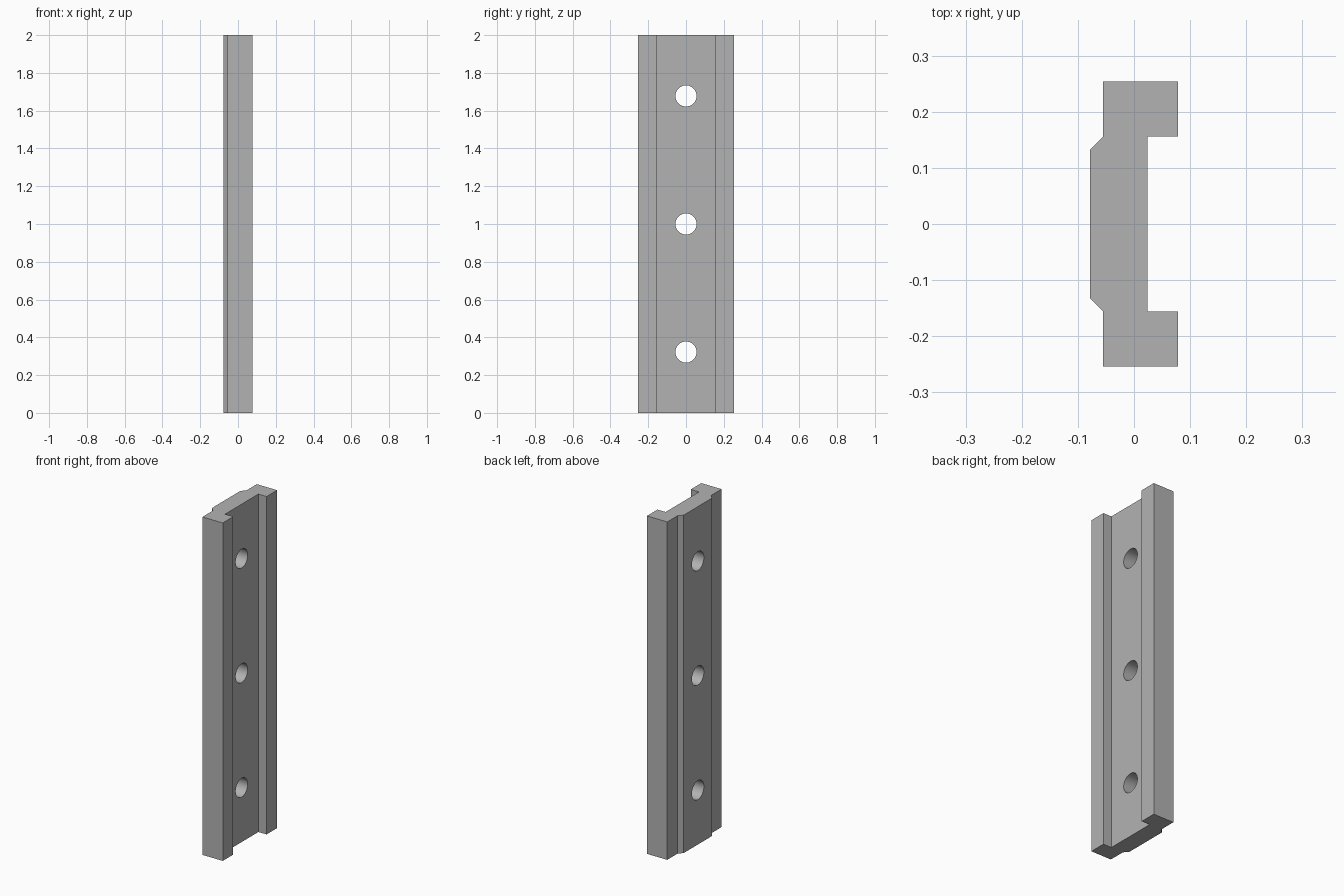
import bpy
import bmesh

cube = bpy.data.objects.get("Cube")
if cube:
    bpy.data.objects.remove(cube, do_unlink=True)

HEIGHT = 2.0

# Plain grey material
grey = bpy.data.materials.new("plain_grey")
grey.use_nodes = True
colour = (0.45, 0.45, 0.45, 1)
grey.diffuse_color = colour
grey.node_tree.nodes["Principled BSDF"].inputs["Base Color"].default_value = colour

# Half of the rail's cross-section, mirrored across y = 0
half = [(-0.078, 0.133), (-0.055, 0.156), (-0.055, 0.254),
        (0.078, 0.254), (0.078, 0.156), (0.024, 0.156)]
profile = half + [(x, -y) for x, y in reversed(half)]

# Channelled rail, extruded upward
bm = bmesh.new()
base = bm.faces.new([bm.verts.new((x, y, 0)) for x, y in profile])
top = bmesh.ops.extrude_face_region(bm, geom=[base])["geom"]
bmesh.ops.translate(bm, vec=(0, 0, HEIGHT),
                    verts=[v for v in top if isinstance(v, bmesh.types.BMVert)])
bmesh.ops.recalc_face_normals(bm, faces=bm.faces)
mesh = bpy.data.meshes.new("channel_rail")
bm.to_mesh(mesh)
bm.free()
mesh.materials.append(grey)
rail = bpy.data.objects.new("channel_rail", mesh)
bpy.context.collection.objects.link(rail)

# Three bolt holes through the web
for i in (-1, 0, 1):
    bpy.ops.mesh.primitive_cylinder_add(
        vertices=48, radius=0.056, depth=0.5,
        location=(0, 0, HEIGHT / 2 + i * 0.678), rotation=(0, 1.5707963, 0))
    cutter = bpy.context.object
    cutter.name = "bolt_hole_cutter"
    cutter.data.materials.append(grey)
    cut = rail.modifiers.new("bolt_hole", "BOOLEAN")
    cut.object = cutter
    cut.solver = "EXACT"
    bpy.ops.object.select_all(action="DESELECT")
    rail.select_set(True)
    bpy.context.view_layer.objects.active = rail
    bpy.ops.object.modifier_apply(modifier=cut.name)
    bpy.data.objects.remove(cutter, do_unlink=True)

# Smooth hole walls, crisp rail edges
bpy.ops.object.shade_smooth_by_angle(angle=0.5)
